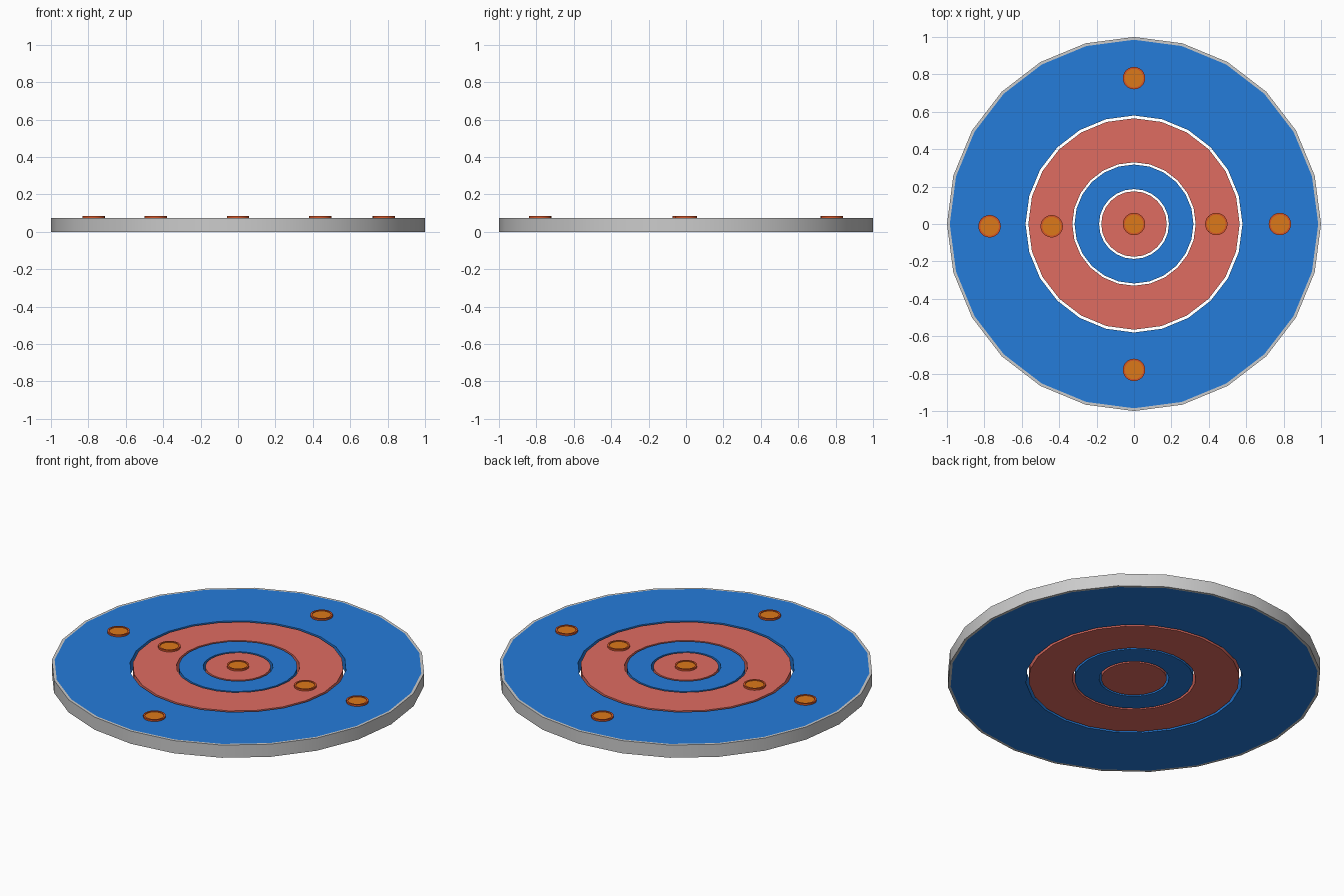
import bpy, bmesh, math

if "Cube" in bpy.data.objects:
    bpy.data.objects.remove(bpy.data.objects["Cube"])

H = 0.075      # board thickness
SIDES = 24


def material(name, rgb):
    m = bpy.data.materials.new(name)
    m.diffuse_color = (*rgb, 1)
    m.use_nodes = True
    m.node_tree.nodes["Principled BSDF"].inputs["Base Color"].default_value = m.diffuse_color
    return m


blue = material("blue", (0.018, 0.20, 0.70))
red = material("red", (0.74, 0.15, 0.12))
orange = material("orange", (0.72, 0.19, 0.01))
rust = material("rust", (0.66, 0.09, 0.02))


def ring(name, r_in, r_out, z0, z1, mat=None, loc=(0, 0)):
    """Closed ring, or solid disc when r_in is 0."""
    bm = bmesh.new()

    def loop(r, z):
        return [bm.verts.new((r * math.cos(2 * math.pi * i / SIDES),
                              r * math.sin(2 * math.pi * i / SIDES), z))
                for i in range(SIDES)]

    profile = [(r_out, z0), (r_out, z1)]
    if r_in:
        profile += [(r_in, z1), (r_in, z0)]
    loops = [loop(r, z) for r, z in profile]
    if r_in:
        pairs = list(zip(loops, loops[1:] + loops[:1]))
    else:
        pairs = [(loops[0], loops[1])]
        bm.faces.new(loops[0])
        bm.faces.new(loops[1])
    for a, b in pairs:
        for i in range(SIDES):
            j = (i + 1) % SIDES
            bm.faces.new((a[i], a[j], b[j], b[i]))
    bmesh.ops.recalc_face_normals(bm, faces=bm.faces[:])
    me = bpy.data.meshes.new(name)
    bm.to_mesh(me)
    bm.free()
    ob = bpy.data.objects.new(name, me)
    ob.location = (*loc, 0)
    bpy.context.collection.objects.link(ob)
    if mat:
        me.materials.append(mat)
    bpy.ops.object.select_all(action='DESELECT')
    ob.select_set(True)
    bpy.context.view_layer.objects.active = ob
    bpy.ops.object.shade_smooth_by_angle(angle=math.radians(30))
    return ob


# Board: grey rim and concentric bands separated by narrow gaps
ring("outer_rim", 0.985, 1.0, 0, H)
ring("outer_blue_band", 0.58, 0.985, 0, H, blue)
ring("red_band", 0.33, 0.565, 0, H, red)
ring("inner_blue_band", 0.187, 0.318, 0, H, blue)
ring("centre_disc", 0, 0.175, 0, H, red)

# Studs: rust collar around a slightly sunken orange cap
spots = [(0, 0), (0.44, 0), (-0.44, -0.012), (0.78, 0),
         (-0.772, -0.012), (0, 0.78), (0, -0.78)]
for n, p in enumerate(spots):
    ring(f"stud_collar_{n}", 0.05, 0.06, H - 0.01, H + 0.01, rust, p)
    ring(f"stud_cap_{n}", 0, 0.05, H - 0.01, H + 0.006, orange, p)
